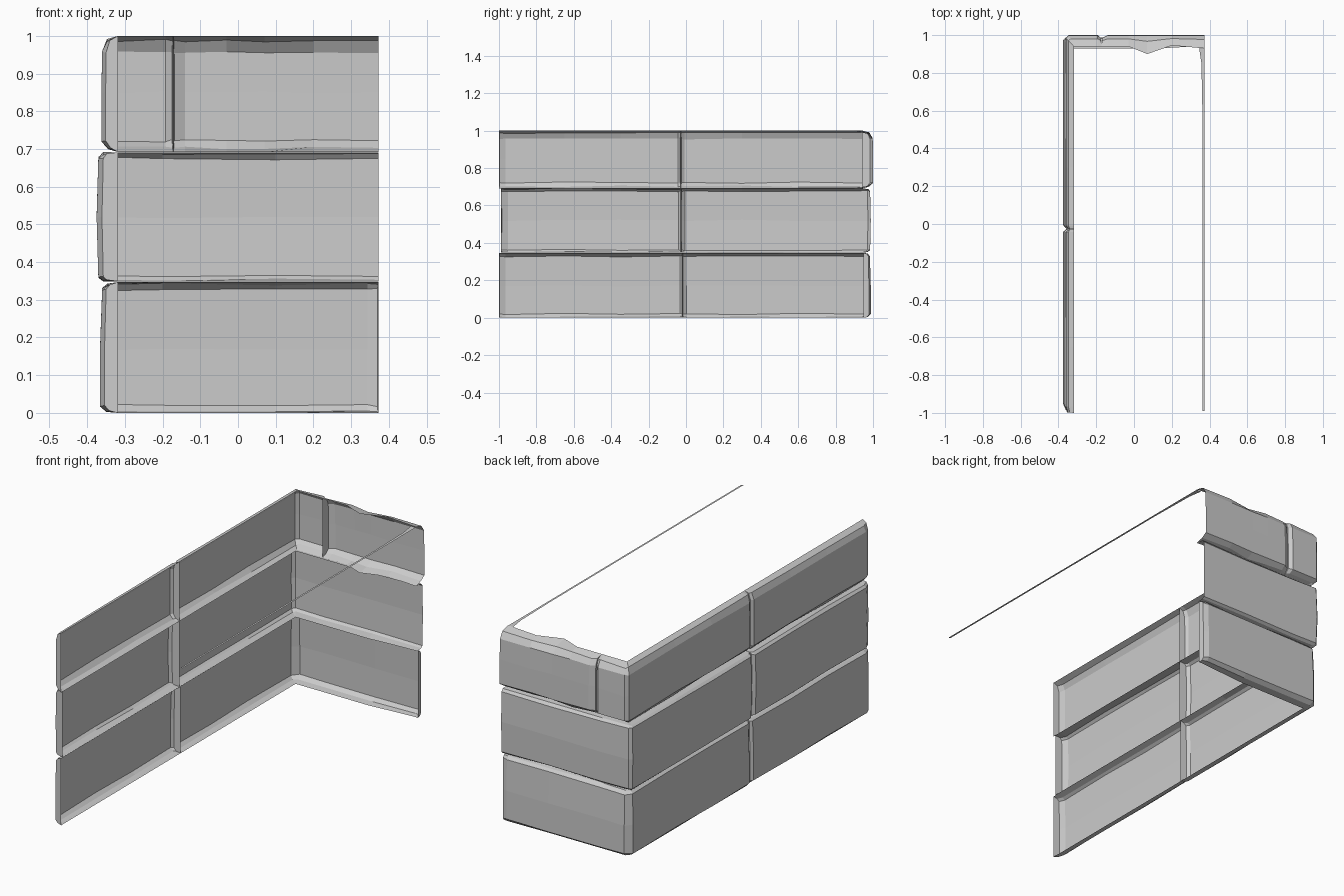
import bpy, bmesh, random
from mathutils import Vector as V

if "Cube" in bpy.data.objects:
    bpy.data.objects.remove(bpy.data.objects["Cube"])

random.seed(4)
XIN = -0.318          # inner rim of the long wall
UP_Y, UP_X = V((0, 1)), V((1, 0))


def make_object(name, bm):
    bmesh.ops.remove_doubles(bm, verts=bm.verts, dist=0.0005)
    mesh = bpy.data.meshes.new(name)
    bm.to_mesh(mesh)
    bm.free()
    ob = bpy.data.objects.new(name, mesh)
    bpy.context.collection.objects.link(ob)


def brick(name, stations, profile):
    """Open-backed brick: profile of (depth fraction, z) swept along
    plan stations of (outer point, inner point)."""
    bm = bmesh.new()
    grid = []
    for k, (outer, inner) in enumerate(stations):
        col = []
        for t, z in profile:
            p = outer.lerp(inner, t)
            worn = 0 < t < 1 or (t == 0 and z not in (profile[0][1], profile[-1][1]))
            dz = random.uniform(-0.004, 0.004) if worn and 1 < k < len(stations) - 1 else 0
            col.append(bm.verts.new((p.x, p.y, z + dz)))
        grid.append(col)
    for a, b in zip(grid, grid[1:]):
        for j in range(len(profile) - 1):
            bm.faces.new((a[j], a[j + 1], b[j + 1], b[j]))
    make_object(name, bm)


def cap(outer, inner, along, bevel=0.03):
    """Closed, chamfered brick end; along points into the brick."""
    return [(inner, inner),
            (outer.lerp(inner, 0.25) + along * 0.003, inner),
            (outer + along * bevel, inner + along * bevel)]


def side(x, y):
    return (V((x, y)), V((XIN, y)))


def rear(x, y, yin):
    return (V((x, y)), V((x, yin)))


# Cross-sections of the three courses, bottom to top
profiles = [
    [(1, 0.0), (0.35, 0.006), (0.0, 0.02), (0, 0.17), (0.12, 0.328), (0.4, 0.34), (1, 0.347)],
    [(1, 0.349), (0.3, 0.353), (0.08, 0.362), (0, 0.52), (0.08, 0.675), (0.3, 0.688), (1, 0.691)],
    [(1, 0.692), (0.4, 0.703), (0.0, 0.722), (0, 0.85), (0.03, 0.955), (0.33, 0.988), (1, 1.0)],
]
# outer x, outer y, front end, vertical joint, corner chamfer
courses = [(-0.366, 0.988, -1.0, -0.018, 0.03),
           (-0.375, 0.988, -0.988, -0.026, 0.015),
           (-0.362, 1.0, -1.0, -0.028, 0.015)]

for n, (prof, (x, y, front, joint, c)) in enumerate(zip(profiles, courses), 1):
    # Front brick of the long wall
    stations = cap(V((x, front)), V((XIN, front)), UP_Y, 0.035)
    stations += [side(x, -0.65), side(x, -0.35)]
    stations += cap(V((x, joint)), V((XIN, joint)), -UP_Y, 0.015)[::-1]
    brick(f"front_brick_{n}", stations, prof)

    # Corner brick wrapping onto the rear wall
    yin = y - 0.06
    corner = V((XIN, yin))
    stations = cap(V((x, joint)), V((XIN, joint)), UP_Y, 0.02)
    stations += [side(x, 0.3), side(x, 0.6),
                 (V((x, y - c)), corner), (V((x + c, y)), corner)]
    if n == 1:
        stations += [rear(-0.2, y, yin), rear(0.1, y, yin)]
        stations += cap(V((0.373, y)), V((0.373, yin + 0.02)), -UP_X, 0.03)[::-1]
    elif n == 2:
        stations += [rear(-0.2, y, yin), rear(0.1, y, yin), rear(0.373, y, y - 0.045)]
    else:
        stations += cap(V((-0.172, y)), V((-0.172, yin)), -UP_X, 0.02)[::-1]
    brick(f"corner_brick_{n}", stations, prof)

# Upper rear brick with a chipped inner rim
stations = cap(V((-0.172, 1.0)), V((-0.172, 0.94)), UP_X, 0.032)
stations += [rear(a, 1.0, b) for a, b in
             ((-0.03, 0.94), (0.07, 0.9), (0.2, 0.945), (0.373, 0.93))]
brick("upper_rear_brick", stations, profiles[2])

# Thin strip along the open side at the top
bm = bmesh.new()
pts = [(0.345, 0.93), (0.357, 0.85), (0.362, 0.6), (0.363, -0.99), (0.373, -0.99), (0.373, 0.93)]
bm.faces.new([bm.verts.new((a, b, 0.998)) for a, b in pts[::-1]])
bmesh.ops.recalc_face_normals(bm, faces=bm.faces)
for f in bm.faces:
    f.normal_update()
    if f.normal.z < 0:
        f.normal_flip()
make_object("top_edge_strip", bm)
